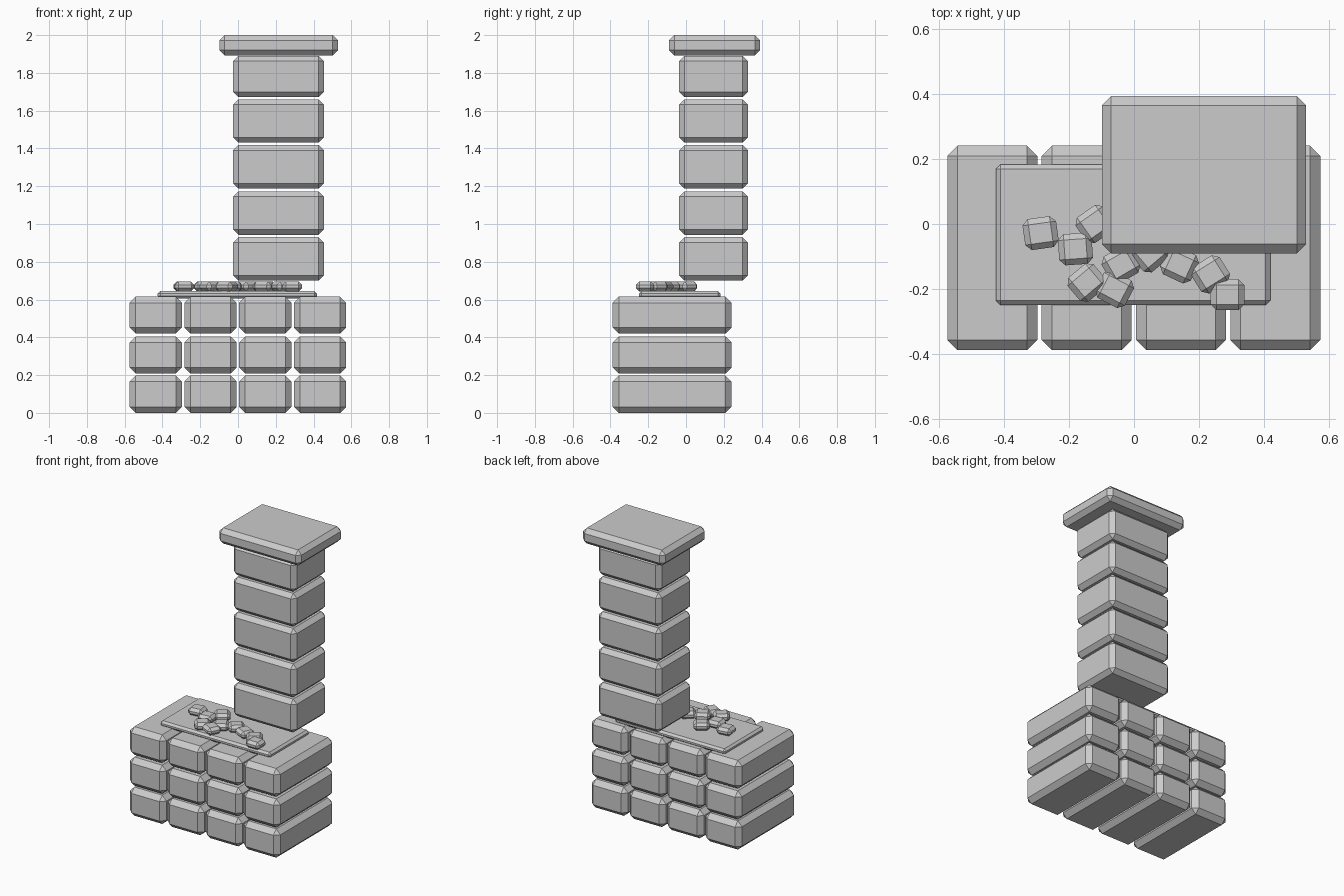
import bpy, bmesh, math
from mathutils import Matrix

if "Cube" in bpy.data.objects:
    bpy.data.objects.remove(bpy.data.objects["Cube"])

stone = bpy.data.materials.new("grey stone")
stone.diffuse_color = (0.6, 0.6, 0.6, 1)
stone.use_nodes = True
stone.node_tree.nodes["Principled BSDF"].inputs["Base Color"].default_value = stone.diffuse_color


def block(name, x, y, z, bevel, turn=0):
    """Chamfered box between (min, max) pairs, turned about its own centre."""
    size = [b - a for a, b in (x, y, z)]
    mid = [(a + b) / 2 for a, b in (x, y, z)]
    bm = bmesh.new()
    bmesh.ops.create_cube(bm, size=1)
    bmesh.ops.scale(bm, vec=size, verts=bm.verts)
    bmesh.ops.bevel(bm, geom=bm.edges[:], offset=bevel, offset_type='OFFSET',
                    segments=1, profile=0.5, affect='EDGES')
    bmesh.ops.transform(bm, matrix=Matrix.Rotation(math.radians(turn), 4, 'Z'), verts=bm.verts)
    bmesh.ops.recalc_face_normals(bm, faces=bm.faces)
    me = bpy.data.meshes.new(name)
    bm.to_mesh(me)
    bm.free()
    me.materials.append(stone)
    ob = bpy.data.objects.new(name, me)
    ob.location = mid
    bpy.context.collection.objects.link(ob)
    return ob


# Hearth base: three courses of four long stones
for row, z in enumerate([(0, 0.198), (0.208, 0.405), (0.42, 0.615)]):
    for col in range(4):
        x0 = -0.574 + col * 0.29
        block(f"base_stone_{row}_{col}", (x0, x0 + 0.277), (-0.388, 0.241), z, 0.032)

# Fire bed plate
block("fire_bed", (-0.425, 0.419), (-0.249, 0.183), (0.605, 0.645), 0.014)

# Coals: x, y, turn in degrees
coals = [(-0.287, -0.028, 8), (-0.18, -0.077, 4), (-0.12, 0.0, 35),
         (-0.145, -0.18, 40), (-0.06, -0.2, -28), (-0.04, -0.125, 30),
         (0.05, -0.09, 40), (0.14, -0.125, -25), (0.235, -0.155, 32),
         (0.287, -0.217, 0)]
for i, (x, y, turn) in enumerate(coals):
    block(f"coal_{i}", (x - 0.052, x + 0.052), (y - 0.048, y + 0.048),
          (0.643, 0.695), 0.018, turn)

# Chimney stack
for i, z in enumerate([(0.70, 0.93), (0.943, 1.173), (1.187, 1.418),
                       (1.431, 1.66), (1.672, 1.89)]):
    block(f"chimney_stone_{i}", (-0.026, 0.455), (-0.036, 0.328), z, 0.028)

# Chimney cap
block("chimney_cap", (-0.099, 0.529), (-0.09, 0.393), (1.892, 2.0), 0.028)
